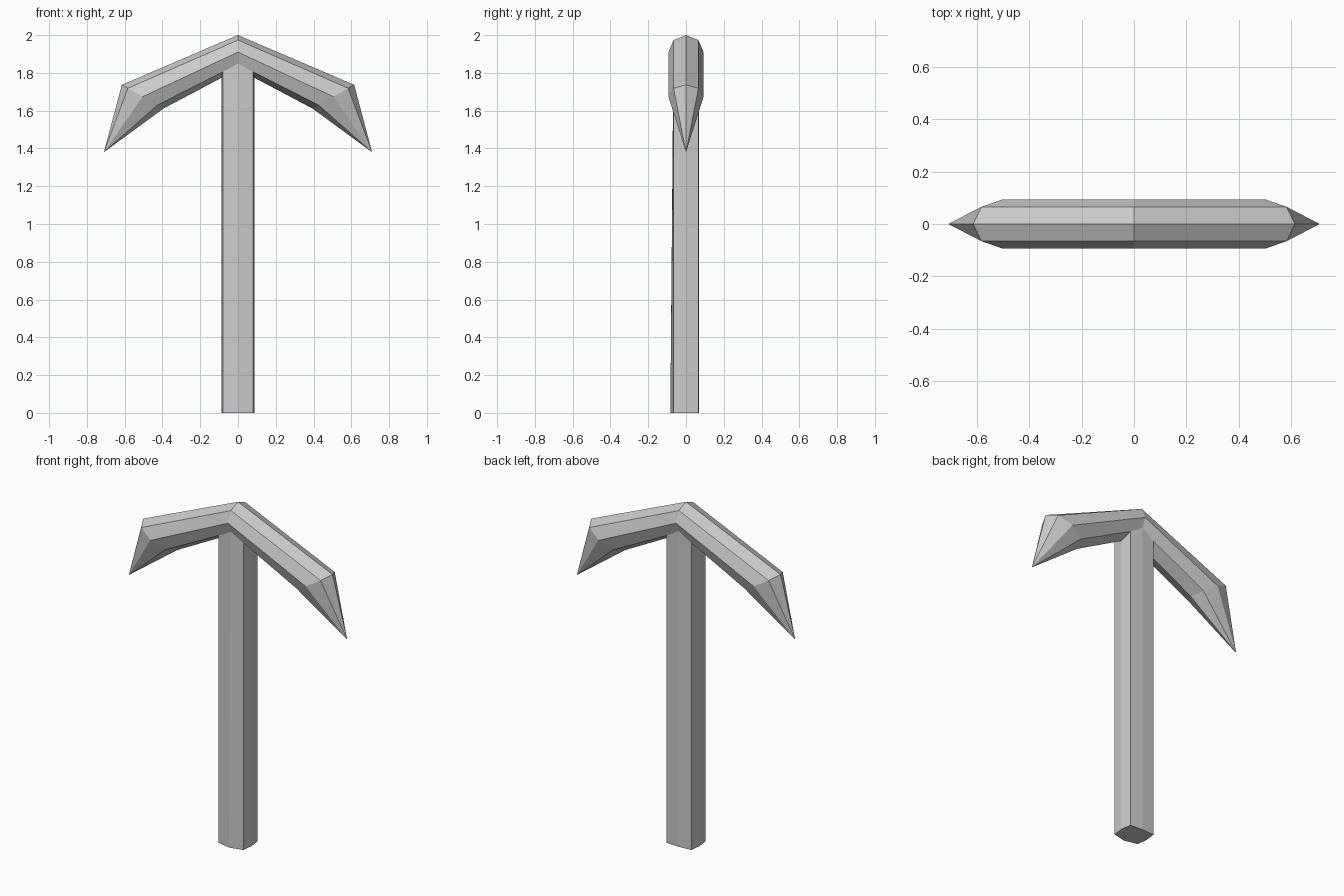
import bpy, bmesh, math

cube = bpy.data.objects.get("Cube")
if cube:
    bpy.data.objects.remove(cube, do_unlink=True)

grey = bpy.data.materials.new("plain grey")
grey.use_nodes = True
grey.diffuse_color = (0.6, 0.6, 0.6, 1)
grey.node_tree.nodes["Principled BSDF"].inputs["Base Color"].default_value = (0.6, 0.6, 0.6, 1)


def finish(name, bm):
    """Turn a bmesh into a flat-shaded grey object."""
    bmesh.ops.recalc_face_normals(bm, faces=bm.faces)
    mesh = bpy.data.meshes.new(name)
    bm.to_mesh(mesh)
    bm.free()
    mesh.materials.append(grey)
    obj = bpy.data.objects.new(name, mesh)
    bpy.context.collection.objects.link(obj)
    return obj


def bridge(bm, a, b):
    """Join two rings of equal length with quads."""
    n = len(a)
    for i in range(n):
        j = (i + 1) % n
        bm.faces.new((a[i], a[j], b[j], b[i]))


# Head: octagonal bar bent at the middle, closing to a point at each end
def head_ring(bm, x, z, lean, rise):
    ring = []
    for i in range(8):
        a = i * math.pi / 4
        ring.append(bm.verts.new((x + lean * math.cos(a), 0.093 * math.sin(a), z + rise * math.cos(a))))
    return ring


bm = bmesh.new()
middle = head_ring(bm, 0, 1.91, 0, 0.09)
for side in (-1, 1):
    shoulder = head_ring(bm, side * 0.505, 1.674, side * 0.11, 0.063)
    bridge(bm, middle, shoulder)
    tip = bm.verts.new((side * 0.71, 0, 1.38))
    for i in range(8):
        bm.faces.new((shoulder[i], shoulder[(i + 1) % 8], tip))
finish("pick_head", bm)


# Handle: rectangular bar with slightly bulging sides, fuller in front at the foot
def handle_ring(bm, z, front):
    outline = [(-0.08, -0.065), (0, front), (0.08, -0.065), (0.088, 0),
               (0.08, 0.065), (0, 0.07), (-0.08, 0.065), (-0.088, 0)]
    return [bm.verts.new((x, y, z)) for x, y in outline]


bm = bmesh.new()
foot = handle_ring(bm, 0, -0.083)
top = handle_ring(bm, 1.86, -0.067)
bridge(bm, foot, top)
bm.faces.new(foot)
bm.faces.new(top)
finish("handle", bm)
